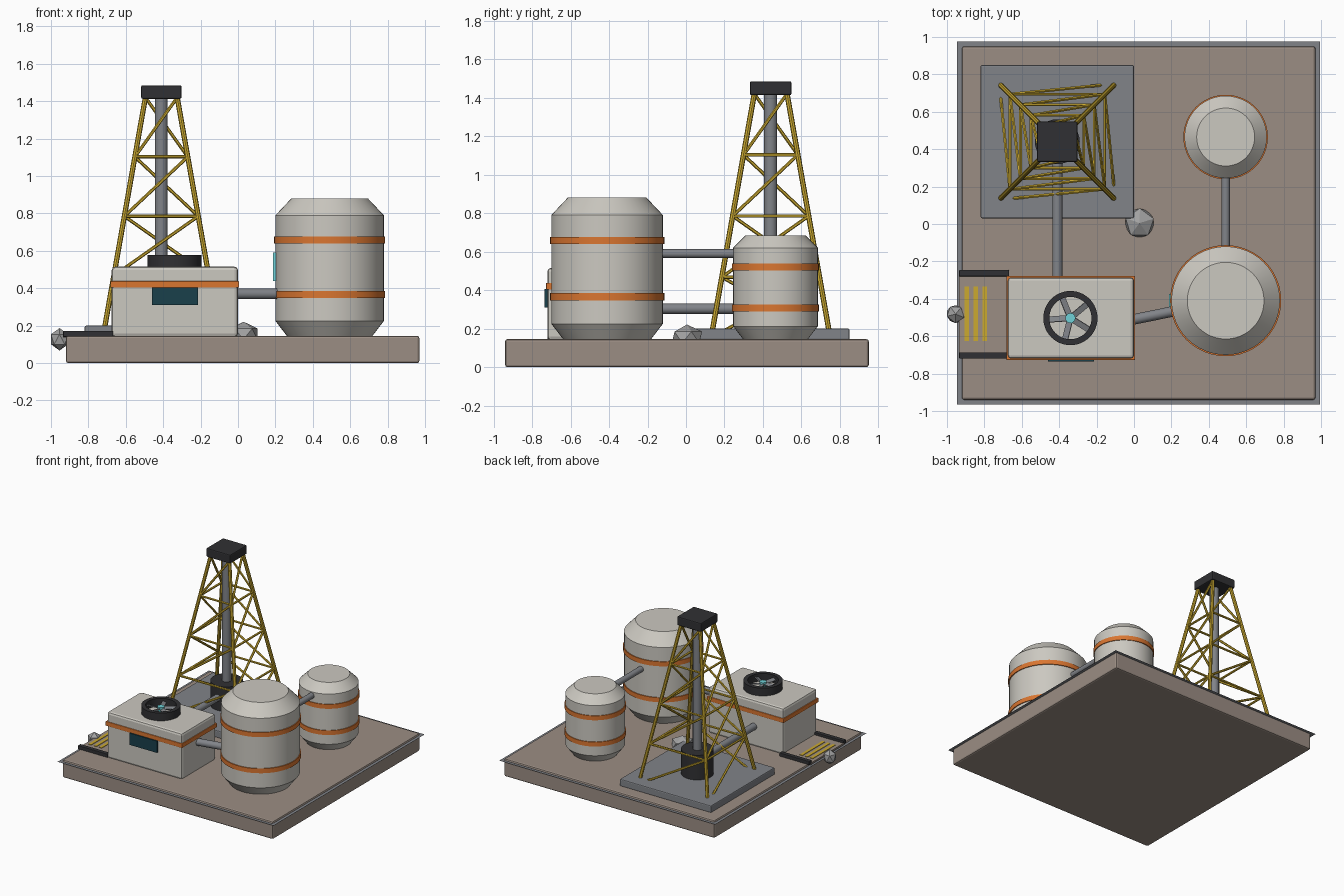
import bpy, math
from mathutils import Vector

if "Cube" in bpy.data.objects:
    bpy.data.objects.remove(bpy.data.objects["Cube"])


def mat(name, r, g, b):
    m = bpy.data.materials.new(name)
    m.diffuse_color = (r, g, b, 1)
    m.use_nodes = True
    m.node_tree.nodes["Principled BSDF"].inputs["Base Color"].default_value = m.diffuse_color
    return m


CREAM = mat("cream_panel", 0.60, 0.58, 0.53)
EARTH = mat("earth", 0.33, 0.27, 0.23)
YELLOW = mat("yellow_steel", 0.60, 0.40, 0.03)
ORANGE = mat("orange_trim", 0.70, 0.18, 0.03)
DARK = mat("dark_metal", 0.03, 0.03, 0.033)
STEEL = mat("steel", 0.22, 0.23, 0.25)
GLASS = mat("dark_glass", 0.01, 0.05, 0.07)
CYAN = mat("cyan_light", 0.16, 0.64, 0.68)
ROCK = mat("rock", 0.36, 0.36, 0.36)


def finish(name, m, smooth=False):
    o = bpy.context.object
    o.name = name
    o.data.materials.append(m)
    if smooth:
        bpy.ops.object.shade_smooth_by_angle(angle=math.radians(30))
    return o


def box(name, m, x, y, z, bevel=0.0):
    """Box from (min, max) ranges on each axis."""
    r = (x, y, z)
    bpy.ops.mesh.primitive_cube_add(size=1, location=[(a + b) / 2 for a, b in r])
    bpy.context.object.scale = [b - a for a, b in r]
    bpy.ops.object.transform_apply(location=False, rotation=False)
    o = finish(name, m)
    if bevel:
        b = o.modifiers.new("bevel", 'BEVEL')
        b.width, b.segments = bevel, 2
    return o


def rod(name, m, a, b, r, sides=8):
    """Cylinder between two points."""
    a, b = Vector(a), Vector(b)
    d = b - a
    bpy.ops.mesh.primitive_cylinder_add(vertices=sides, radius=r, depth=d.length, location=(a + b) / 2)
    bpy.context.object.rotation_euler = d.to_track_quat('Z', 'Y').to_euler()
    return finish(name, m, True)


def lathe(name, m, cx, cy, profile, closed=False, n=48):
    """Spin an (r, z) profile about a vertical axis; open ends get caps."""
    k = len(profile)
    verts = [(r * math.cos(2 * math.pi * i / n), r * math.sin(2 * math.pi * i / n), z)
             for r, z in profile for i in range(n)]
    faces = [(j * n + i, j * n + (i + 1) % n, (j + 1) % k * n + (i + 1) % n, (j + 1) % k * n + i)
             for j in range(k if closed else k - 1) for i in range(n)]
    if not closed:
        faces += [tuple(reversed(range(n))), tuple(range((k - 1) * n, k * n))]
    me = bpy.data.meshes.new(name)
    me.from_pydata(verts, [], faces)
    o = bpy.data.objects.new(name, me)
    o.location = (cx, cy, 0)
    bpy.context.collection.objects.link(o)
    bpy.ops.object.select_all(action='DESELECT')
    o.select_set(True)
    bpy.context.view_layer.objects.active = o
    return finish(name, m, True)


def ring(name, m, cx, cy, r0, r1, z0, z1):
    return lathe(name, m, cx, cy, [(r0, z0), (r1, z0), (r1, z1), (r0, z1)], closed=True)


# Ground slab with thin sheet rim
box("base_slab", EARTH, (-0.92, 0.97), (-0.94, 0.95), (0, 0.145), 0.012)
bpy.ops.mesh.primitive_plane_add(size=1.94, location=(0.025, 0.005, 0.13))
finish("ground_sheet", STEEL)

# Derrick pad, drill pipe, wellhead and crown
CX, CY = -0.41, 0.44
box("derrick_pad", STEEL, (-0.82, 0.0), (0.03, 0.85), (0.14, 0.2), 0.008)
rod("drill_pipe", STEEL, (CX, CY, 0.2), (CX, CY, 1.43), 0.034, 24)
rod("wellhead", DARK, (CX, CY, 0.19), (CX, CY, 0.4), 0.12, 32)
box("derrick_crown", DARK, (CX - 0.108, CX + 0.108), (CY - 0.108, CY + 0.108), (1.413, 1.485), 0.008)

# Derrick lattice: four legs, level rails, one diagonal per bay
Z0, Z1 = 0.15, 1.42
CORNERS = [(-1, -1), (1, -1), (1, 1), (-1, 1)]


def node(c, level):
    h = 0.31 - 0.225 * level / 4
    sx, sy = CORNERS[c % 4]
    return (CX + sx * h, CY + sy * h, Z0 + (Z1 - Z0) * level / 4)


for c in range(4):
    rod(f"derrick_leg_{c}", YELLOW, node(c, 0), node(c, 4), 0.014)
    for lv in range(4):
        rod(f"derrick_diagonal_{c}_{lv}", YELLOW, node(c, lv), node(c + 1, lv + 1), 0.009, 6)
        if lv:
            rod(f"derrick_rail_{c}_{lv}", YELLOW, node(c, lv), node(c + 1, lv), 0.009, 6)

# Storage tanks with bands
TX, BY, SY = 0.49, -0.41, 0.465
lathe("large_tank", CREAM, TX, BY, [(0.225, 0.14), (0.29, 0.225), (0.29, 0.79), (0.205, 0.88)])
lathe("small_tank", CREAM, TX, SY, [(0.165, 0.14), (0.22, 0.212), (0.22, 0.62), (0.155, 0.685)])
for i, z in enumerate((0.347, 0.64)):
    ring(f"large_tank_band_{i}", ORANGE, TX, BY, 0.28, 0.297, z, z + 0.037)
for i, z in enumerate((0.29, 0.503)):
    ring(f"small_tank_band_{i}", ORANGE, TX, SY, 0.21, 0.226, z, z + 0.036)
box("tank_gauge", CYAN, (0.188, 0.215), (BY - 0.035, BY + 0.035), (0.44, 0.59))

# Machine house
HX, HY = -0.34, -0.503
box("house_body", CREAM, (-0.675, 0.0), (-0.72, -0.285), (0.14, 0.515), 0.018)
box("house_stripe", ORANGE, (-0.682, 0.006), (-0.727, -0.278), (0.403, 0.438), 0.004)
box("house_window", GLASS, (-0.46, -0.215), (-0.735, -0.70), (0.31, 0.405))

# Roof fan
ring("fan_shroud", DARK, HX, HY, 0.113, 0.145, 0.505, 0.578)
rod("fan_hub", CYAN, (HX, HY, 0.51), (HX, HY, 0.567), 0.027, 16)
for i in range(5):
    a = math.radians(112 + 72 * i)
    bpy.ops.mesh.primitive_cube_add(size=1, location=(HX + 0.065 * math.cos(a), HY + 0.065 * math.sin(a), 0.55))
    o = bpy.context.object
    o.scale = (0.105, 0.032, 0.008)
    o.rotation_euler = (math.radians(20), 0, a)
    finish(f"fan_blade_{i}", STEEL)

# Loading bay with rails and painted stripes
box("bay_floor", EARTH, (-0.935, -0.67), (-0.70, -0.265), (0.138, 0.152))
for i, y in enumerate((-0.703, -0.263)):
    box(f"bay_rail_{i}", DARK, (-0.935, -0.668), (y - 0.017, y + 0.017), (0.14, 0.172), 0.004)
for i in range(3):
    x = -0.893 + 0.047 * i
    box(f"bay_stripe_{i}", YELLOW, (x - 0.012, x + 0.012), (-0.625, -0.335), (0.148, 0.156))

# Pipes
rod("tank_link_pipe", STEEL, (TX, BY, 0.59), (TX, SY, 0.59), 0.023, 20)
rod("well_pipe", STEEL, (CX, CY, 0.303), (CX, -0.35, 0.303), 0.027, 20)
rod("house_pipe", STEEL, (-0.05, -0.52, 0.37), (TX, BY, 0.37), 0.028, 20)

# Loose rocks
for i, (loc, s, rot) in enumerate([((0.03, 0.005, 0.155), (0.088, 0.088, 0.066), 0.3),
                                   ((-0.954, -0.482, 0.127), (0.052, 0.055, 0.06), 0.9)]):
    bpy.ops.mesh.primitive_ico_sphere_add(subdivisions=1, radius=1, location=loc, rotation=(0, 0, rot))
    bpy.context.object.scale = s
    finish(f"rock_{i}", ROCK)
